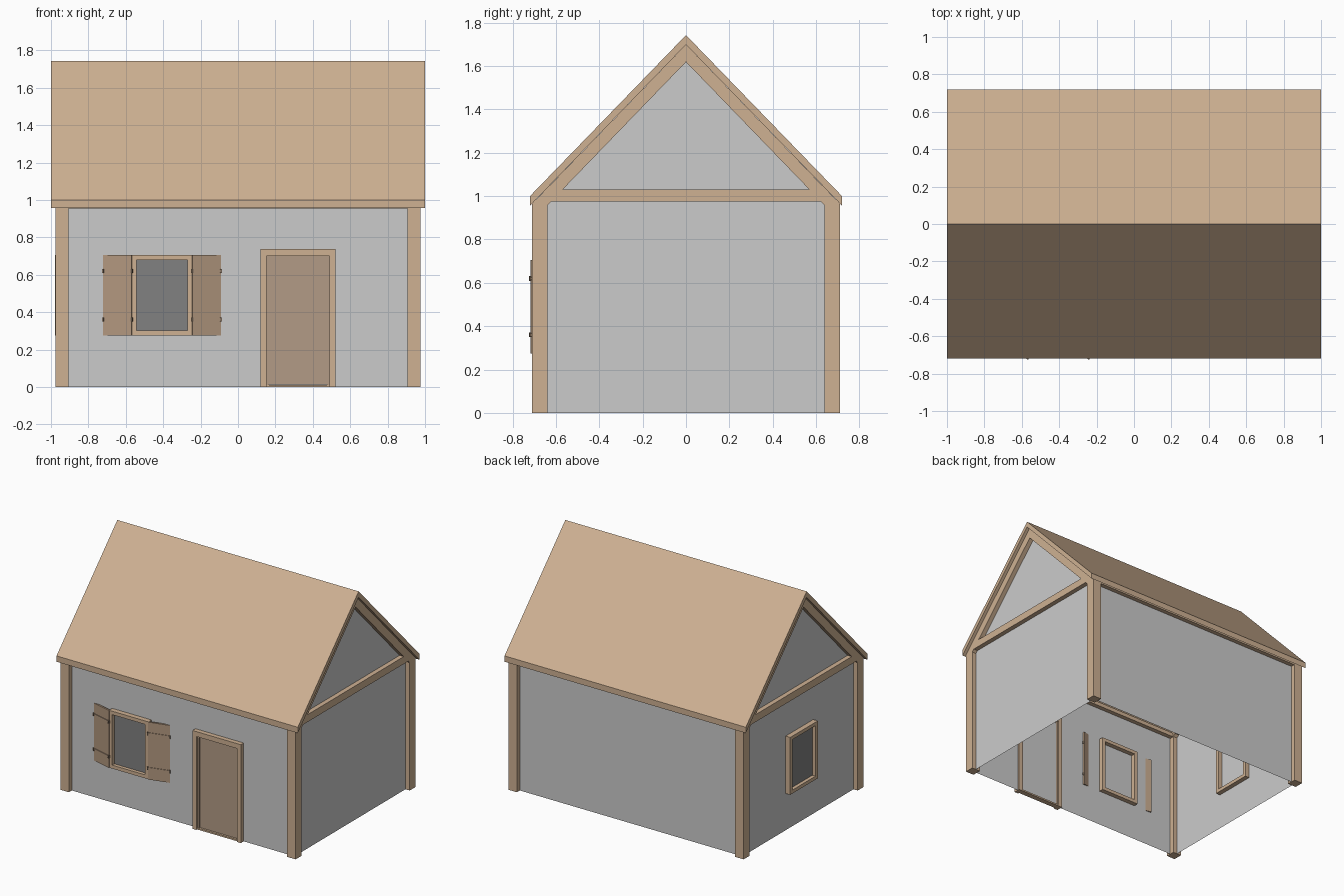
import bpy, bmesh, math
from mathutils import Matrix, Vector

if "Cube" in bpy.data.objects:
    bpy.data.objects.remove(bpy.data.objects["Cube"])


def material(name, rgb):
    m = bpy.data.materials.new(name)
    m.diffuse_color = (*rgb, 1)
    m.use_nodes = True
    m.node_tree.nodes["Principled BSDF"].inputs["Base Color"].default_value = m.diffuse_color
    return m


WOOD = material("wood", (0.62, 0.44, 0.29))
DOOR = material("door_wood", (0.45, 0.33, 0.24))
SHUTTER = material("shutter_wood", (0.44, 0.31, 0.21))
GLASS = material("dark_glass", (0.22, 0.22, 0.22))
IRON = material("dark_iron", (0.2, 0.15, 0.11))


def finish(name, bm, mat=None, matrix=None):
    if matrix:
        bm.transform(matrix)
    bmesh.ops.recalc_face_normals(bm, faces=bm.faces)
    mesh = bpy.data.meshes.new(name)
    bm.to_mesh(mesh)
    bm.free()
    if mat:
        mesh.materials.append(mat)
    obj = bpy.data.objects.new(name, mesh)
    bpy.context.collection.objects.link(obj)
    return obj


def boxes(name, ranges, mat=None, matrix=None):
    """One object from boxes given as (x0, x1, y0, y1, z0, z1)."""
    bm = bmesh.new()
    for x0, x1, y0, y1, z0, z1 in ranges:
        m = Matrix.Translation(((x0 + x1) / 2, (y0 + y1) / 2, (z0 + z1) / 2))
        m = m @ Matrix.Diagonal((x1 - x0, y1 - y0, z1 - z0, 1))
        bmesh.ops.create_cube(bm, size=1, matrix=m)
    return finish(name, bm, mat, matrix)


def profile(name, yz, x0, x1=None, mat=None):
    """A YZ outline at x0, extruded to x1 when given."""
    bm = bmesh.new()
    face = bm.faces.new([bm.verts.new((x0, y, z)) for y, z in yz])
    if x1 is not None:
        ext = bmesh.ops.extrude_face_region(bm, geom=[face])["geom"]
        verts = [v for v in ext if isinstance(v, bmesh.types.BMVert)]
        bmesh.ops.translate(bm, verts=verts, vec=(x1 - x0, 0, 0))
    return finish(name, bm, mat)


def chevron(half, apex, foot, thick):
    return [(-half, foot), (0, apex), (half, foot),
            (half, foot - thick), (0, apex - thick), (-half, foot - thick)]


WX, WY = 0.94, 0.675   # wall planes

# Roof slab
profile("roof", chevron(0.72, 1.743, 1.0, 0.044), -1, 1, WOOD)

# Gable walls, rafters and tie beams
for side, s in (("left", -1), ("right", 1)):
    profile(side + "_wall", [(-WY, 0), (WY, 0), (WY, 1.005), (0, 1.69), (-WY, 1.005)], s * WX)
    profile(side + "_rafters", chevron(0.705, 1.699, 0.97, 0.08), s * 0.905, s * 0.975, WOOD)
    boxes(side + "_tie_beam", [(s * WX - 0.035, s * WX + 0.035, -0.66, 0.66, 0.975, 1.03)], WOOD)

# Long walls, wall plates and corner posts
for side, s in (("front", -1), ("back", 1)):
    bm = bmesh.new()
    bm.faces.new([bm.verts.new((x, s * WY, z)) for x, z in
                  ((-WX, 0), (WX, 0), (WX, 0.99), (-WX, 0.99))])
    finish(side + "_wall", bm)
    boxes(side + "_wall_plate", [(-0.97, 0.97, s * WY - 0.033, s * WY + 0.033, 0.955, 0.985)], WOOD)
    for end, e in (("left", -1), ("right", 1)):
        x, y = e * WX, s * WY
        boxes(f"{side}_{end}_post", [(x - 0.035, x + 0.035, y - 0.035, y + 0.035, 0, 0.975)], WOOD)


# Windows: frame passes through the wall, dark pane sits just outside it
def window(name, matrix):
    w, z0, z1, t = 0.163, 0.275, 0.705, 0.026
    y0, y1 = -0.038, 0.035
    boxes(name + "_frame", [(-w, -w + t, y0, y1, z0, z1), (w - t, w, y0, y1, z0, z1),
                            (-w + t, w - t, y0, y1, z0, z0 + t),
                            (-w + t, w - t, y0, y1, z1 - t, z1)], WOOD, matrix)
    boxes(name + "_pane", [(-w + t, w - t, -0.012, -0.002, z0 + t, z1 - t)], GLASS, matrix)


window("front_window", Matrix.Translation((-0.407, -WY, 0)))
window("left_window", Matrix.Translation((-WX, 0, 0)) @ Matrix.Rotation(-math.pi / 2, 4, 'Z'))

# Shutters, slightly folded, with straps and hinge ends
for side, x, angle in (("left", -0.643, -0.26), ("right", -0.169, 0.26)):
    m = Matrix.Translation((x, -0.69, 0)) @ Matrix.Rotation(angle, 4, 'Z')
    h = 0.079
    boxes(side + "_shutter", [(-h, h, -0.007, 0.007, 0.275, 0.705)], SHUTTER, m)
    boxes(side + "_shutter_straps", [(-h, h, -0.011, 0, z - 0.008, z + 0.008)
                                     for z in (0.36, 0.62)], SHUTTER, m)
    boxes(side + "_shutter_hinges", [(e * h - 0.005, e * h + 0.005, -0.014, 0.004, z - 0.011, z + 0.011)
                                     for z in (0.36, 0.62) for e in (-1, 1)], IRON, m)

# Door: outer casing, inner trim, leaf
boxes("door_frame", [(0.12, 0.152, -0.71, -0.66, 0, 0.737), (0.488, 0.52, -0.71, -0.66, 0, 0.737),
                     (0.152, 0.488, -0.71, -0.66, 0.70, 0.737),
                     (0.152, 0.488, -0.70, -0.66, 0, 0.012)], WOOD)
boxes("door_trim", [(0.152, 0.165, -0.695, -0.672, 0.012, 0.70),
                    (0.475, 0.488, -0.695, -0.672, 0.012, 0.70),
                    (0.165, 0.475, -0.695, -0.672, 0.688, 0.70)], DOOR)
boxes("door", [(0.165, 0.475, -0.688, -0.677, 0.014, 0.688)], DOOR)
